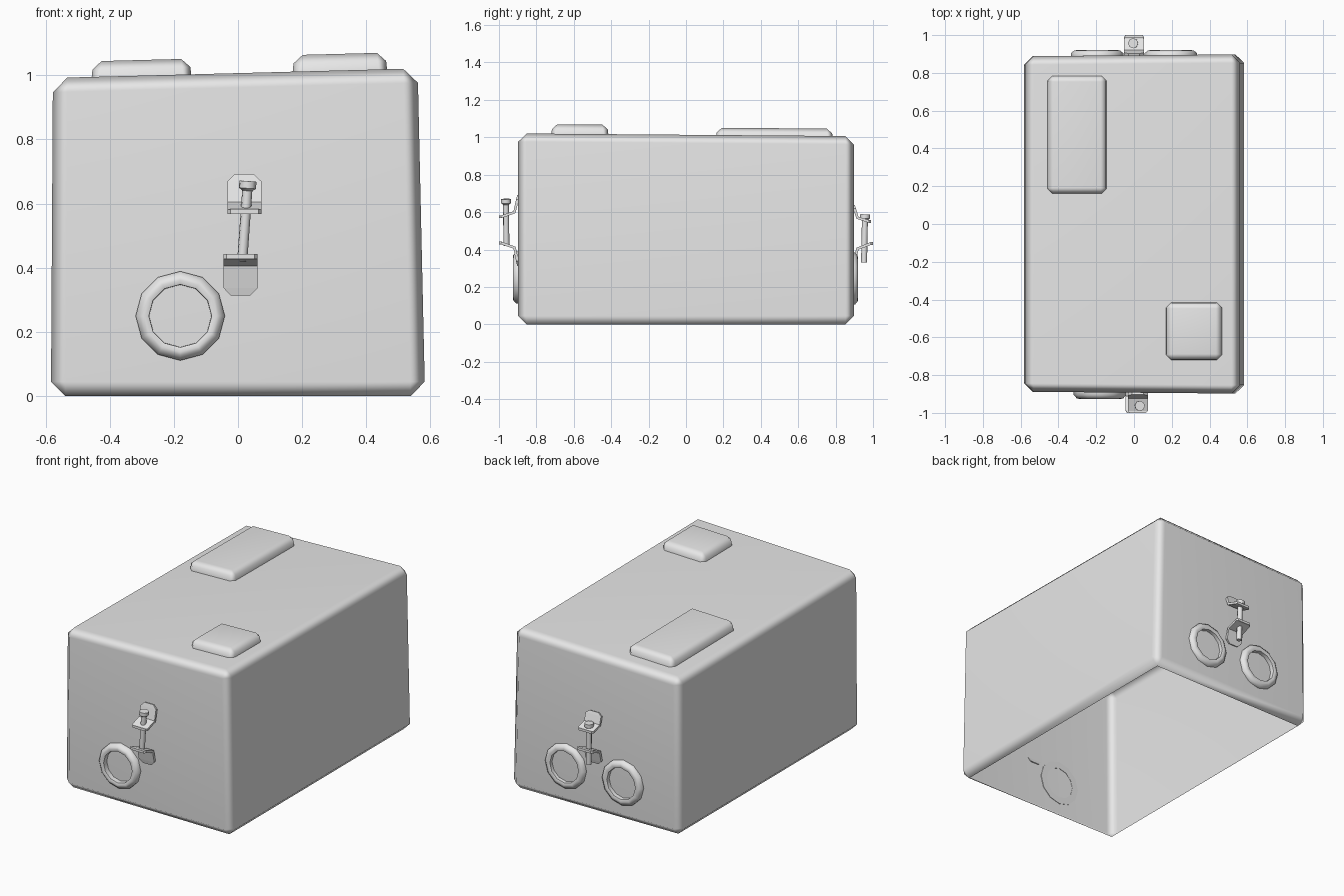
import bpy, bmesh, math
from mathutils import Vector

default = bpy.data.objects.get("Cube")
if default:
    bpy.data.objects.remove(default, do_unlink=True)

grey = bpy.data.materials.new("plain grey")
grey.use_nodes = True
grey.diffuse_color = (0.8, 0.8, 0.8, 1)
grey.node_tree.nodes["Principled BSDF"].inputs["Base Color"].default_value = (0.8, 0.8, 0.8, 1)


def finish(bm, name, smooth=None):
    """Turn a bmesh into an object; smooth is the sharp-edge angle in degrees."""
    me = bpy.data.meshes.new(name)
    bm.to_mesh(me)
    bm.free()
    me.materials.append(grey)
    if smooth:
        me.shade_smooth()
        me.set_sharp_from_angle(angle=math.radians(smooth))
    ob = bpy.data.objects.new(name, me)
    bpy.context.collection.objects.link(ob)
    return ob


def roof(x, y):
    """Height of the slightly tilted roof."""
    return 1.0 + 0.026 * x - 0.008 * y


def chamfered_box(name, place, bevel, keep_base_edges):
    """Cube with corners moved by place(x, y, z), chamfered and open below."""
    bm = bmesh.new()
    bmesh.ops.create_cube(bm, size=2)
    edges = [e for e in bm.edges
             if not keep_base_edges or max(v.co.z for v in e.verts) > 0]
    for v in bm.verts:
        v.co = place(*v.co)
    bmesh.ops.bevel(bm, geom=edges, offset=bevel, offset_type='OFFSET',
                    segments=1, profile=0.5, affect='EDGES')
    bm.normal_update()
    base = [f for f in bm.faces if f.normal.z < -0.9]
    bmesh.ops.delete(bm, geom=base, context='FACES')
    ob = finish(bm, name, 60)
    ob.modifiers.new("flat_sides", 'WEIGHTED_NORMAL')
    return ob


# Main body: slightly uneven shell, open underneath
def body_corner(x, y, z):
    px = (0.56 if x > 0 else -0.577) if z > 0 else 0.583 * x
    py = 0.893 * y + 0.005 * x * (1 if y > 0 else -1)
    return Vector((px, py, roof(px, py) if z > 0 else 0))


chamfered_box("body", body_corner, 0.045, False)


# Raised pads on the roof
def pad(name, x0, x1, y0, y1, height):
    def corner(x, y, z):
        px, py = (x1 if x > 0 else x0), (y1 if y > 0 else y0)
        if z > 0:
            px, py = px - 0.006 * x, py - 0.006 * y
        return Vector((px, py, roof(px, py) + (height if z > 0 else -0.002)))
    chamfered_box(name, corner, 0.026, True)


pad("long_roof_pad", -0.457, -0.145, 0.16, 0.785, 0.057)
pad("short_roof_pad", 0.17, 0.465, -0.72, -0.415, 0.053)


# Round collars on the end walls, with an open centre
def collar(name, x, z, side, depth):
    profile = [(0.139, -0.004), (0.139, 0.4 * depth), (0.123, 0.9 * depth),
               (0.112, depth), (0.098, 0.85 * depth), (0.097, -0.004)]
    wall = 0.893
    bm = bmesh.new()
    rings = []
    for i in range(12):
        a = math.tau * i / 12
        rings.append([bm.verts.new((x + r * math.sin(a), side * (wall + d), z + r * math.cos(a)))
                      for r, d in profile])
    for a, b in zip(rings, rings[1:] + rings[:1]):
        n = len(profile)
        for j in range(n):
            k = (j + 1) % n
            bm.faces.new((a[j], a[k], b[k], b[j]))
    bmesh.ops.recalc_face_normals(bm, faces=bm.faces)
    finish(bm, name, 50)


collar("front_collar", -0.18, 0.25, -1, 0.033)
collar("back_left_collar", 0.195, 0.245, 1, 0.027)
collar("back_right_collar", -0.195, 0.245, 1, 0.027)


# Bent latch brackets: a wall plate turning out into a shelf
def bracket(name, x, side, tip, bend, out, reach):
    rows = [(0.0, tip, 0.03), (0.006, tip + 0.25 * (bend - tip), 0.053),
            (0.022, bend, 0.053), (reach - 0.012, out, 0.053), (reach, out, 0.044)]
    bm = bmesh.new()
    pairs = [[bm.verts.new((x + s * w, side * (0.895 + d), z)) for s in (-1, 1)]
             for d, z, w in rows]
    for a, b in zip(pairs, pairs[1:]):
        bm.faces.new((a[0], a[1], b[1], b[0]))
    ob = finish(bm, name)
    sheet = ob.modifiers.new("sheet", 'SOLIDIFY')
    sheet.thickness = 0.015
    sheet.offset = 0


bracket("front_upper_bracket", 0.02, -1, 0.69, 0.60, 0.575, 0.105)
bracket("front_lower_bracket", 0.008, -1, 0.315, 0.41, 0.435, 0.105)
bracket("back_upper_bracket", 0.0, 1, 0.635, 0.57, 0.55, 0.095)
bracket("back_lower_bracket", 0.0, 1, 0.32, 0.405, 0.432, 0.105)


# Latch bolts with a wider head
def bolt(name, low, high):
    low, high = Vector(low), Vector(high)
    axis = high - low
    length = axis.length
    turn = axis.to_track_quat('Z', 'Y')
    profile = [(0.016, 0), (0.016, length - 0.03), (0.027, length - 0.022), (0.027, length)]
    bm = bmesh.new()
    loops = [[bm.verts.new(low + turn @ Vector((r * math.cos(math.tau * i / 8),
                                                r * math.sin(math.tau * i / 8), h)))
              for i in range(8)] for r, h in profile]
    for a, b in zip(loops, loops[1:]):
        for i in range(8):
            j = (i + 1) % 8
            bm.faces.new((a[i], a[j], b[j], b[i]))
    bm.faces.new(loops[0][::-1])
    bm.faces.new(loops[-1])
    finish(bm, name, 50)


bolt("front_bolt", (0.013, -0.96, 0.42), (0.031, -0.963, 0.67))
bolt("back_bolt", (0.0, 0.952, 0.33), (-0.005, 0.957, 0.588))
